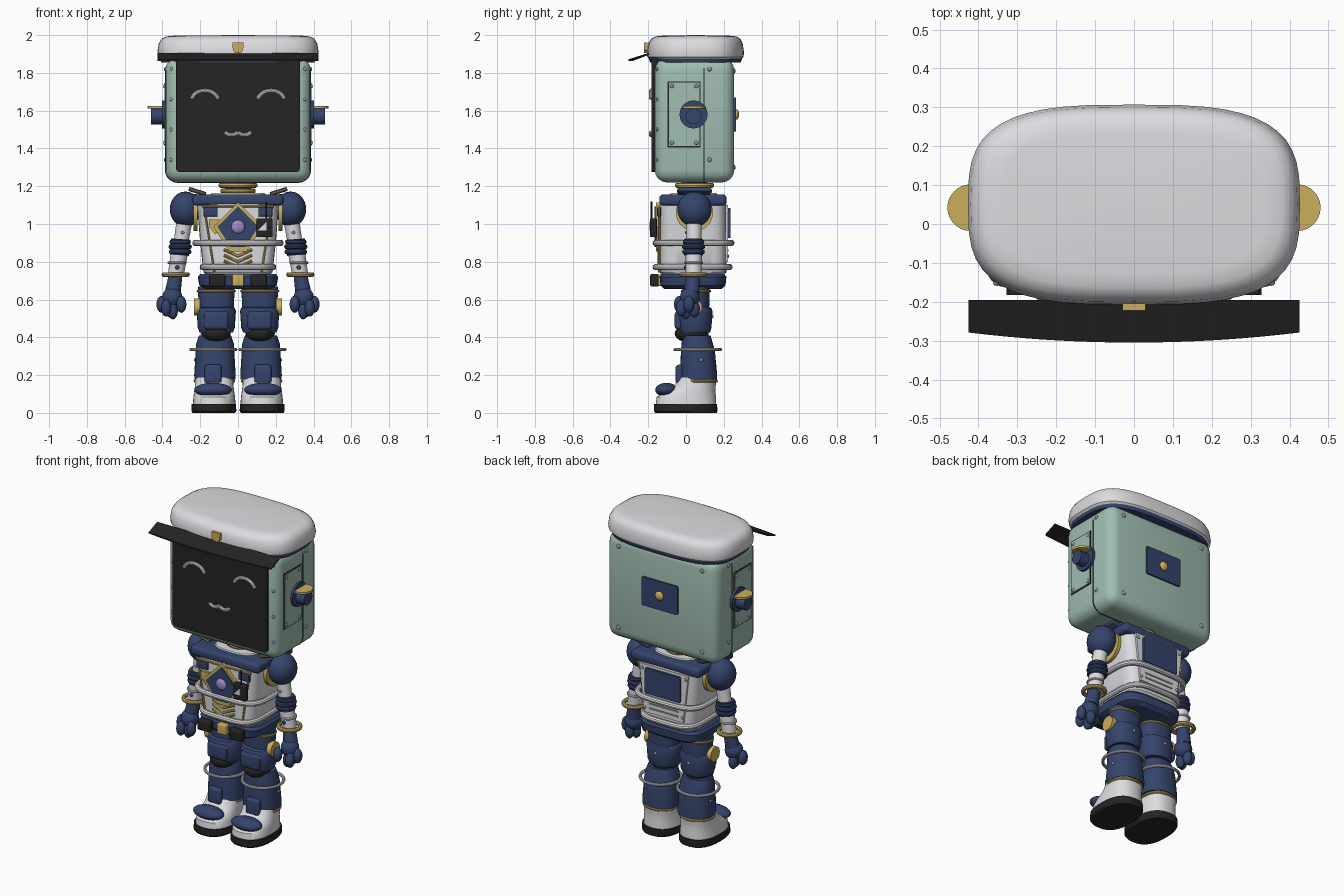
import bpy, bmesh, math
from mathutils import Vector, Matrix

cube = bpy.data.objects.get("Cube")
if cube:
    bpy.data.objects.remove(cube)


def material(name, *rgb):
    m = bpy.data.materials.new(name)
    m.use_nodes = True
    m.diffuse_color = (*rgb, 1)
    m.node_tree.nodes["Principled BSDF"].inputs["Base Color"].default_value = (*rgb, 1)
    return m


WHITE = material("white", .72, .71, .74)
NAVY = material("navy", .035, .058, .15)
GOLD = material("gold", .6, .42, .11)
BLACK = material("black", .018, .018, .019)
GREEN = material("sage_green", .35, .51, .44)
GREY = material("rivet_grey", .3, .31, .32)
PURPLE = material("lilac", .36, .26, .58)


def finish(name, bm, mat, loc=(0, 0, 0)):
    bmesh.ops.recalc_face_normals(bm, faces=bm.faces[:])
    me = bpy.data.meshes.new(name)
    bm.to_mesh(me)
    bm.free()
    me.materials.append(mat)
    ob = bpy.data.objects.new(name, me)
    ob.location = loc
    bpy.context.collection.objects.link(ob)
    return ob


def box(name, loc, size, mat, bevel=0.0, tilt=0.0):
    bm = bmesh.new()
    bmesh.ops.create_cube(bm, size=1, matrix=Matrix.Diagonal((*size, 1)))
    if bevel:
        bmesh.ops.bevel(bm, geom=bm.edges[:], offset=bevel, segments=4, profile=.5, affect='EDGES')
    ob = finish(name, bm, mat, loc)
    ob.rotation_euler.y = tilt
    return ob


def ball(name, loc, radii, mat, segs=24):
    bm = bmesh.new()
    bmesh.ops.create_uvsphere(bm, u_segments=segs, v_segments=segs // 2, radius=1,
                              matrix=Matrix.Diagonal((*radii, 1)))
    return finish(name, bm, mat, loc)


def rod(name, a, b, r1, mat, r2=None, segs=28):
    a, b = Vector(a), Vector(b)
    turn = (b - a).to_track_quat('Z', 'Y').to_matrix().to_4x4()
    bm = bmesh.new()
    bmesh.ops.create_cone(bm, cap_ends=True, segments=segs, radius1=r1, radius2=r1 if r2 is None else r2,
                          depth=(b - a).length, matrix=turn)
    return finish(name, bm, mat, (a + b) / 2)


def oval(hx, hy, n=2.0, segs=48):
    pts = []
    for i in range(segs):
        c, s = math.cos(math.tau * i / segs), math.sin(math.tau * i / segs)
        pts.append((math.copysign(abs(c) ** (2 / n), c) * hx, math.copysign(abs(s) ** (2 / n), s) * hy))
    return pts


def loft(name, x, sections, mat, n=2.0):
    """Stack superellipse sections given as (z, half x, half y, centre y)."""
    bm = bmesh.new()
    loops = [[bm.verts.new((px, py + cy, z)) for px, py in oval(hx, hy, n)] for z, hx, hy, cy in sections]
    for lo, hi in zip(loops, loops[1:]):
        for i in range(len(lo)):
            j = (i + 1) % len(lo)
            bm.faces.new((lo[i], lo[j], hi[j], hi[i]))
    bm.faces.new(loops[0])
    bm.faces.new(loops[-1])
    return finish(name, bm, mat, (x, 0, 0))


def plate(name, outline, y0, y1, mat):
    """Extrude an (x, z) outline along y."""
    bm = bmesh.new()
    face = bm.faces.new([bm.verts.new((x, y0, z)) for x, z in outline])
    ext = bmesh.ops.extrude_face_region(bm, geom=[face])["geom"]
    bmesh.ops.translate(bm, vec=(0, y1 - y0, 0), verts=[v for v in ext if isinstance(v, bmesh.types.BMVert)])
    return finish(name, bm, mat)


def rounded(hx, z0, z1, r):
    pts = []
    for q, (cx, cz) in enumerate([(hx - r, z1 - r), (r - hx, z1 - r), (r - hx, z0 + r), (hx - r, z0 + r)]):
        for k in range(6):
            a = math.pi / 2 * (q + k / 5)
            pts.append((cx + r * math.cos(a), cz + r * math.sin(a)))
    return pts


def tube(name, pts, r, mat, cyclic=False):
    cu = bpy.data.curves.new(name, 'CURVE')
    cu.dimensions, cu.bevel_depth, cu.bevel_resolution, cu.use_fill_caps = '3D', r, 3, True
    sp = cu.splines.new('POLY')
    sp.points.add(len(pts) - 1)
    for p, co in zip(sp.points, pts):
        p.co = (*co, 1)
    sp.use_cyclic_u = cyclic
    tmp = bpy.data.objects.new(name + "_path", cu)
    bpy.context.collection.objects.link(tmp)
    dg = bpy.context.evaluated_depsgraph_get()
    me = bpy.data.meshes.new_from_object(tmp.evaluated_get(dg))
    bpy.data.objects.remove(tmp)
    me.materials.clear()
    me.materials.append(mat)
    ob = bpy.data.objects.new(name, me)
    bpy.context.collection.objects.link(ob)
    return ob


def hoop(name, loc, hx, hy, r, mat, n=2.0):
    x, y, z = loc
    return tube(name, [(x + a, y + b, z) for a, b in oval(hx, hy, n)], r, mat, True)


# Head shell, seam and screen
box("head_shell", (0, .045, 1.55), (.77, .42, .66), GREEN, .065)
plate("head_seam", rounded(.387, 1.218, 1.87, .067), .092, .098, BLACK)
plate("face_screen", rounded(.328, 1.275, 1.885, .02), -.182, -.15, BLACK)

# Smiling face
for s in (-1, 1):
    arc = [math.pi * (.08 + .84 * k / 14) for k in range(15)]
    tube("eye", [(s * .175 + .072 * math.cos(a), -.184, 1.648 + .058 * math.sin(a)) for a in arc], .011, WHITE)
    tube("mouth", [(s * (.035 + .035 * math.cos(a)), -.184, 1.495 - .024 * math.sin(a)) for a in arc],
         .011, WHITE)

# Back hatch of the head
plate("head_back_plate", rounded(.125, 1.49, 1.67, .01), .25, .264, NAVY)
ball("head_back_knob", (0, .265, 1.58), (.028, .016, .028), GOLD)

# Cap, band, visor and badge
loft("cap", 0, [(1.868, .405, .24, .05), (1.885, .423, .255, .05), (1.91, .427, .257, .05),
                (1.955, .42, .25, .05), (1.98, .405, .237, .052), (1.993, .38, .215, .053),
                (1.997, .34, .18, .053), (2.0, .01, .006, .053)], WHITE, 3.2)
loft("cap_band", 0, [(1.855, .405, .24, .05), (1.885, .415, .25, .05)], NAVY, 3.2)
bm = bmesh.new()
rows = []
for k in range(17):
    x = -.426 + .852 * k / 16
    front = -.305 + .026 * (x / .426) ** 2
    rows.append([bm.verts.new(p) for p in ((x, -.195, 1.906), (x, front, 1.872),
                                          (x, front, 1.864), (x, -.195, 1.896))])
for a, b in zip(rows, rows[1:]):
    for i in range(4):
        bm.faces.new((a[i], a[(i + 1) % 4], b[(i + 1) % 4], b[i]))
bm.faces.new(rows[0])
bm.faces.new(rows[-1])
finish("cap_visor", bm, BLACK)
plate("cap_badge", [(-.03, 1.96), (.03, 1.96), (.027, 1.92), (.014, 1.905), (-.014, 1.905), (-.027, 1.92)],
      -.222, -.205, GOLD)

for s in (-1, 1):
    # Ears, side hatches and rivets
    rod("ear_base", (s * .38, .04, 1.58), (s * .403, .04, 1.58), .074, NAVY)
    rod("ear", (s * .39, .04, 1.57), (s * .46, .04, 1.57), .042, NAVY)
    rod("ear_disc", (s * .42, .042, 1.612), (s * .42, .042, 1.624), .06, GOLD)
    box("hatch_edge", (s * .384, -.01, 1.58), (.006, .175, .35), BLACK)
    box("hatch", (s * .386, -.01, 1.58), (.008, .161, .336), GREEN)
    for z in (1.43, 1.73):
        for y in (-.075, .055):
            ball("hatch_rivet", (s * .39, y, z), (.006, .011, .011), GREY, 12)
    for z in (1.34, 1.82):
        ball("side_rivet", (s * .385, .125, z), (.007, .012, .012), GREY, 12)
    for z in (1.3, 1.81):
        ball("back_rivet", (s * .29, .255, z), (.014, .007, .014), GREY, 12)
    for z in (1.34, 1.5, 1.66, 1.82):
        ball("front_rivet", (s * .352, -.152, z), (.011, .007, .011), GREY, 12)

# Neck
rod("neck", (0, .045, 1.12), (0, .045, 1.23), .07, NAVY)
for z, r in ((1.175, .08), (1.205, .09)):
    hoop("neck_ring", (0, .045, z), r, r, .014, GOLD)

# Torso with hoops, yoke and collar
loft("torso", 0, [(.73, .17, .165, .037), (.745, .183, .177, .037), (.9, .2, .178, .037),
                  (1.1, .217, .178, .037), (1.115, .2, .165, .037)], WHITE, 5)
hoop("upper_hoop", (0, .04, .9), .225, .2, .017, WHITE, 4)
hoop("lower_hoop", (0, .035, .772), .186, .195, .017, WHITE, 4)
box("yoke", (0, .037, 1.127), (.48, .355, .06), NAVY, .02)
loft("collar", 0, [(1.15, .15, .13, .04), (1.163, .14, .12, .04)], WHITE, 3)
tube("yoke_trim", [(-.19, -.145, 1.094), (.19, -.145, 1.094)], .007, GOLD)

# Chest emblem, chevrons and devices
for name, h, y, mat in (("emblem_border", .13, -.16, GOLD), ("emblem", .108, -.166, NAVY)):
    plate(name, [(0, .985 + h), (h, .985), (.35 * h, .985 - h), (-.35 * h, .985 - h), (-h, .985)], y, -.13, mat)
ball("emblem_gem", (0, -.165, .985), (.036, .018, .036), PURPLE)
for z in (.865, .835, .805):
    tube("chevron", [(-.075, -.144, z), (0, -.144, z - .035), (.075, -.144, z)], .008, GOLD)
plate("chest_shield", [(-.155, 1.025), (-.095, 1.025), (-.09, .97), (-.12, .945), (-.15, .98)], -.152, -.13, GOLD)
box("radio", (.14, -.172, .98), (.085, .035, .1), BLACK, .006)
rod("radio_antenna", (.15, -.183, 1.02), (.15, -.183, 1.12), .005, BLACK, segs=10)
plate("radio_label", [(.105, .965), (.15, .965), (.15, 1.01)], -.193, -.188, WHITE)

# Back panel
plate("back_frame", [(-.17, 1.1), (.17, 1.1), (.135, .8), (-.135, .8)], .21, .222, WHITE)
plate("back_panel", rounded(.122, .925, 1.085, .008), .215, .236, NAVY)
for z in (.83, .86):
    box("back_vent", (0, .222, z), (.2, .008, .01), GREY)

# Belt
loft("hips", 0, [(.655, .17, .15, .037), (.675, .205, .172, .037), (.72, .213, .177, .037),
                 (.735, .2, .165, .037)], NAVY, 4)
box("buckle", (0, -.15, .702), (.062, .04, .062), GOLD, .006)

for s in (-1, 1):
    # Torso details on each side
    tube("chest_trim", [(s * .18, -.142, 1.09), (s * .125, -.142, .745)], .006, GOLD)
    box("chest_pocket", (s * .145, -.143, 1.064), (.075, .02, .048), NAVY, .004)
    box("belt_pouch", (s * .11, -.167, .702), (.085, .045, .065), BLACK, .008)
    for z in (.83, 1.075):
        ball("back_bolt", (s * (.07 + .075 * z), .222, z), (.01, .006, .01), GREY, 12)

    # Shoulder and arm
    box("epaulette", (s * .215, .045, 1.172), (.095, .17, .022), NAVY, .005, -s * .3)
    tube("epaulette_trim", [(s * .175, -.04, 1.16), (s * .258, -.04, 1.185)], .005, GOLD)
    rod("shoulder_ring", (s * .215, .045, 1.06), (s * .236, .045, 1.06), .098, GOLD)
    ball("shoulder", (s * .278, .045, 1.078), (.083, .091, .094), NAVY)
    rod("upper_arm", (s * .283, .042, 1.02), (s * .305, .042, .88), .042, WHITE, .038)
    ball("arm_rivet", (s * .293, .0, .955), (.009, .006, .009), GREY, 12)
    for z, r in ((.905, .043), (.88, .048), (.853, .046)):
        hoop("elbow_ring", (s * .306, .04, z), r, r, .014, NAVY)
    rod("elbow", (s * .304, .04, .92), (s * .31, .04, .835), .05, NAVY)
    rod("forearm", (s * .31, .04, .85), (s * .33, .04, .725), .045, WHITE, .042)
    hoop("forearm_ring", (s * .322, .04, .795), .044, .044, .007, WHITE)
    ball("forearm_rivet", (s * .322, -.004, .77), (.012, .007, .012), NAVY, 12)
    hoop("cuff", (s * .33, .04, .732), .062, .062, .013, GOLD)
    rod("wrist", (s * .33, .04, .73), (s * .345, .03, .64), .036, NAVY, .042)
    ball("palm", (s * .348, .02, .61), (.054, .052, .056), NAVY)
    for x, y, z in ((.405, .015, .575), (.38, -.025, .555), (.345, .0, .54), (.36, .045, .55), (.3, -.035, .575)):
        ball("finger", (s * x, y, z), (.027, .029, .045), NAVY, 16)

    # Leg
    loft("thigh", s * .115, [(.425, .088, .082, .045), (.45, .098, .09, .045), (.54, .104, .095, .045),
                             (.555, .098, .088, .047), (.56, .093, .07, .053), (.67, .098, .072, .053)], NAVY, 2.3)
    hoop("thigh_trim", (s * .115, .053, .645), .097, .074, .007, GOLD)
    box("thigh_pad", (s * .115, -.035, .49), (.13, .05, .1), NAVY, .02)
    rod("hip_disc", (s * .2, .04, .56), (s * .232, .04, .56), .045, GOLD)
    ball("knee", (s * .117, .03, .42), (.078, .09, .05), BLACK)
    loft("shin", s * .122, [(.178, .108, .098, .067), (.2, .11, .098, .067), (.33, .102, .09, .063),
                            (.365, .1, .083, .06), (.41, .085, .075, .055)], NAVY, 2.3)
    hoop("shin_hoop", (s * .13, .063, .335), .118, .12, .009, WHITE)
    box("shin_guard", (s * .132, -.035, .205), (.09, .04, .1), NAVY, .015)
    hoop("ankle_trim", (s * .125, .067, .168), .102, .094, .008, GOLD)
    for x in (-.06, .06):
        ball("thigh_rivet", (s * .115 + x, -.038, .52), (.009, .009, .009), GREY, 12)
    ball("shin_rivet", (s * .225, .08, .28), (.008, .01, .01), GREY, 12)
    ball("back_leg_rivet", (s * .115, .138, .51), (.01, .008, .01), GREY, 12)

    # Boot
    loft("sole", s * .128, [(0, .112, .163, 0), (.01, .119, .168, -.002), (.048, .118, .167, -.002)], BLACK, 2.5)
    loft("boot", s * .126, [(.048, .113, .16, 0), (.085, .11, .157, .002), (.115, .106, .135, .02),
                            (.14, .102, .112, .045), (.188, .1, .097, .064)], WHITE, 2.4)
    ball("toe_cap", (s * .132, -.103, .122), (.1, .06, .037), NAVY)

# Smooth shading with sharp edges kept
bpy.ops.object.select_all(action='DESELECT')
for ob in bpy.context.collection.objects:
    if ob.type == 'MESH':
        ob.select_set(True)
        bpy.context.view_layer.objects.active = ob
bpy.ops.object.shade_smooth_by_angle(angle=math.radians(35))
